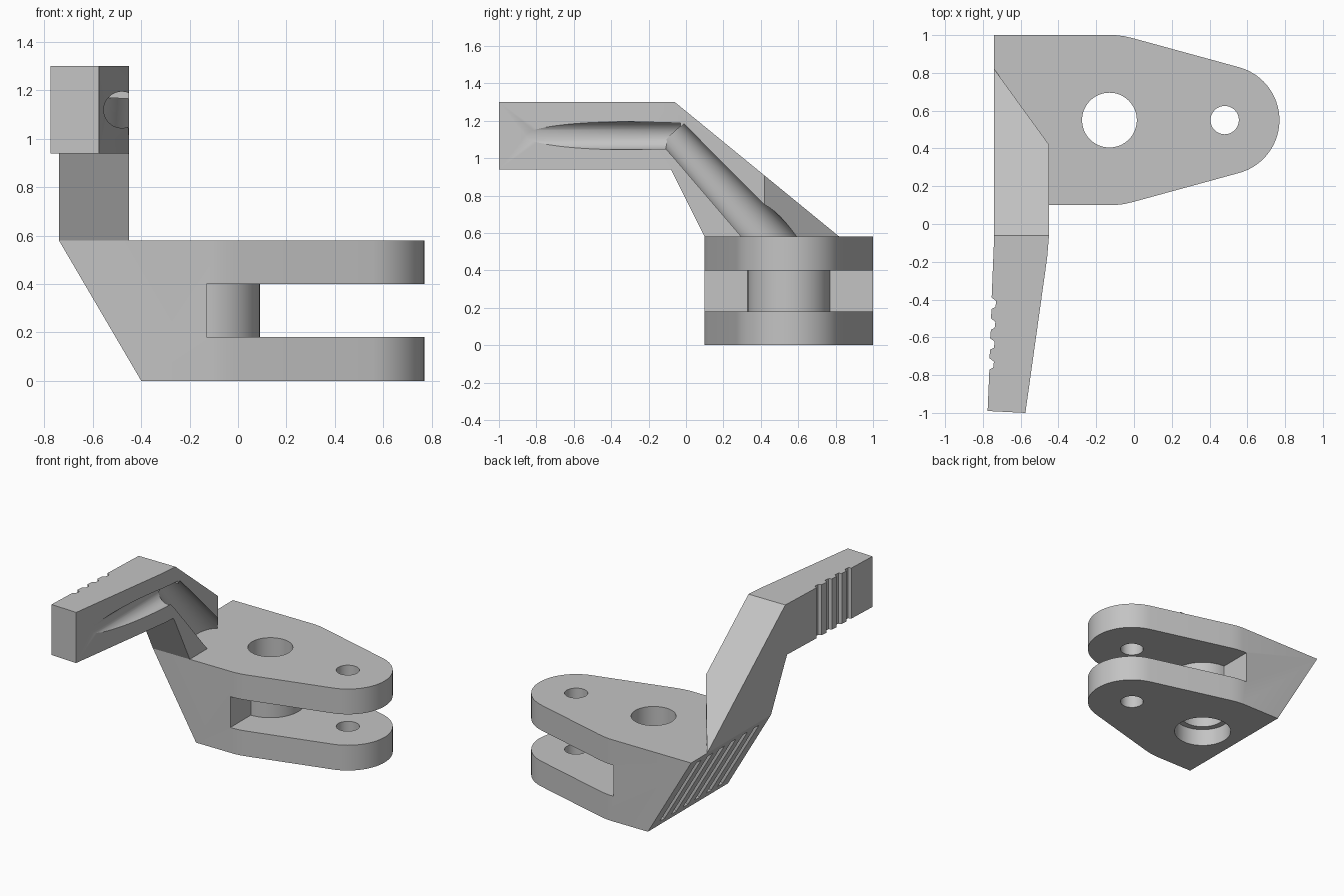
import bpy, bmesh
from math import radians, sin, cos, atan2
from mathutils import Vector, Matrix

cube = bpy.data.objects.get("Cube")
if cube:
    bpy.data.objects.remove(cube, do_unlink=True)

grey = bpy.data.materials.new("plain grey")
grey.use_nodes = True
GREY = (0.55, 0.55, 0.55, 1)
grey.diffuse_color = GREY
grey.node_tree.nodes["Principled BSDF"].inputs["Base Color"].default_value = GREY


def make(name, bm):
    bmesh.ops.recalc_face_normals(bm, faces=bm.faces)
    mesh = bpy.data.meshes.new(name)
    bm.to_mesh(mesh)
    bm.free()
    mesh.materials.append(grey)
    obj = bpy.data.objects.new(name, mesh)
    bpy.context.collection.objects.link(obj)
    return obj


def prism(name, points, offset):
    """Extrude a flat outline of 3D points along an offset."""
    bm = bmesh.new()
    face = bm.faces.new([bm.verts.new(p) for p in points])
    ext = bmesh.ops.extrude_face_region(bm, geom=[face])
    moved = [g for g in ext["geom"] if isinstance(g, bmesh.types.BMVert)]
    bmesh.ops.translate(bm, verts=moved, vec=offset)
    return make(name, bm)


def box(name, centre, size, turn=0):
    bm = bmesh.new()
    mat = Matrix.Translation(centre) @ Matrix.Rotation(turn, 4, 'Y') @ Matrix.Diagonal((*size, 1))
    bmesh.ops.create_cube(bm, size=1, matrix=mat)
    return make(name, bm)


def rod(name, a, b, r1, r2=None):
    """Round rod or cone between two points."""
    a, b = Vector(a), Vector(b)
    bm = bmesh.new()
    mat = Matrix.Translation((a + b) / 2) @ (b - a).to_track_quat('Z', 'Y').to_matrix().to_4x4()
    bmesh.ops.create_cone(bm, cap_ends=True, segments=64, radius1=r1,
                          radius2=r2 or r1, depth=(b - a).length, matrix=mat)
    return make(name, bm)


def combine(obj, tool, operation='DIFFERENCE'):
    """Apply a boolean and drop the tool."""
    mod = obj.modifiers.new("cut", 'BOOLEAN')
    mod.operation, mod.object, mod.solver = operation, tool, 'EXACT'
    bpy.context.view_layer.update()
    result = bpy.data.meshes.new_from_object(obj.evaluated_get(bpy.context.evaluated_depsgraph_get()))
    obj.modifiers.clear()
    obj.data = result
    bpy.data.objects.remove(tool, do_unlink=True)


def finish(obj):
    obj.data.shade_smooth()
    obj.data.set_sharp_from_angle(angle=radians(25))


# Clevis body: tapered plate with a round nose
MID, TOP = 0.55, 0.58
half = [(-0.74, 0.45), (-0.1, 0.45), (-0.05, 0.444), (0, 0.432)]
arc = [(0.48 + 0.29 * cos(radians(a)), 0.29 * sin(radians(a))) for a in range(75, -76, -5)]
outline = half + arc + [(x, -y) for x, y in reversed(half)]
body = prism("clevis_body", [(x, MID + y, 0) for x, y in outline], (0, 0, TOP))

# Sloped outer side
bm = bmesh.new()
bm.from_mesh(body.data)
cut = bmesh.ops.bisect_plane(bm, geom=bm.verts[:] + bm.edges[:] + bm.faces[:],
                             plane_co=(-0.4, 0, 0), plane_no=(-0.58, 0, -0.34), clear_outer=True)
edges = [g for g in cut["geom_cut"] if isinstance(g, bmesh.types.BMEdge)]
bmesh.ops.holes_fill(bm, edges=[e for e in bm.edges if e.is_boundary] or edges)
bmesh.ops.recalc_face_normals(bm, faces=bm.faces)
bm.to_mesh(body.data)
bm.free()

# Slot with a round boss, then the bores
combine(body, box("slot", (0.435, MID, 0.29), (1.13, 1.4, 0.22)))
combine(body, rod("boss", (-0.13, MID, 0.12), (-0.13, MID, 0.46), 0.22), 'UNION')
for x, low, high, r in ((-0.13, -0.1, 0.7, 0.145), (-0.13, -0.1, 0.12, 0.185), (0.48, -0.1, 0.7, 0.075)):
    combine(body, rod("bore", (x, MID, low), (x, MID, high), r))

# Grip grooves running down the sloped side
for i in range(6):
    combine(body, box("side_groove", (-0.57, 0.225 + 0.13 * i, 0.29), (0.05, 0.055, 0.57),
                      -atan2(0.34, 0.58)))
finish(body)

# Lever arm: side profile limited by its plan outline
side = [(0.1, TOP), (-0.08, 0.94), (-1.1, 0.94), (-1.1, 1.3), (-0.06, 1.3), (0.82, TOP)]
arm = prism("lever_arm", [(-0.9, y, z) for y, z in side], (0.6, 0, 0))
plan = [(-0.45, 0.42), (-0.74, 0.82), (-0.74, -0.06)]
for y in (-0.42, -0.53, -0.635, -0.74):      # finger notches
    edge = -0.74 + 0.035 * (y + 0.06) / 0.93
    plan += [(edge, y + 0.03), (edge + 0.024, y + 0.012), (edge + 0.02, y - 0.02), (edge, y - 0.03)]
plan += [(-0.775, -0.99), (-0.575, -1), (-0.46, -0.18), (-0.45, -0.06)]
combine(arm, prism("plan_limit", [(x, y, 0.3) for x, y in plan], (0, 0, 1.4)), 'INTERSECT')

# Round channel along the inner side of the arm
combine(arm, rod("grip_channel", (-0.48, -0.03, 1.12), (-0.48, -1.2, 1.12), 0.075))
combine(arm, rod("slope_channel", (-0.48, -0.07, 1.13), (-0.515, 0.535, 0.475), 0.085, 0.13))
finish(arm)
